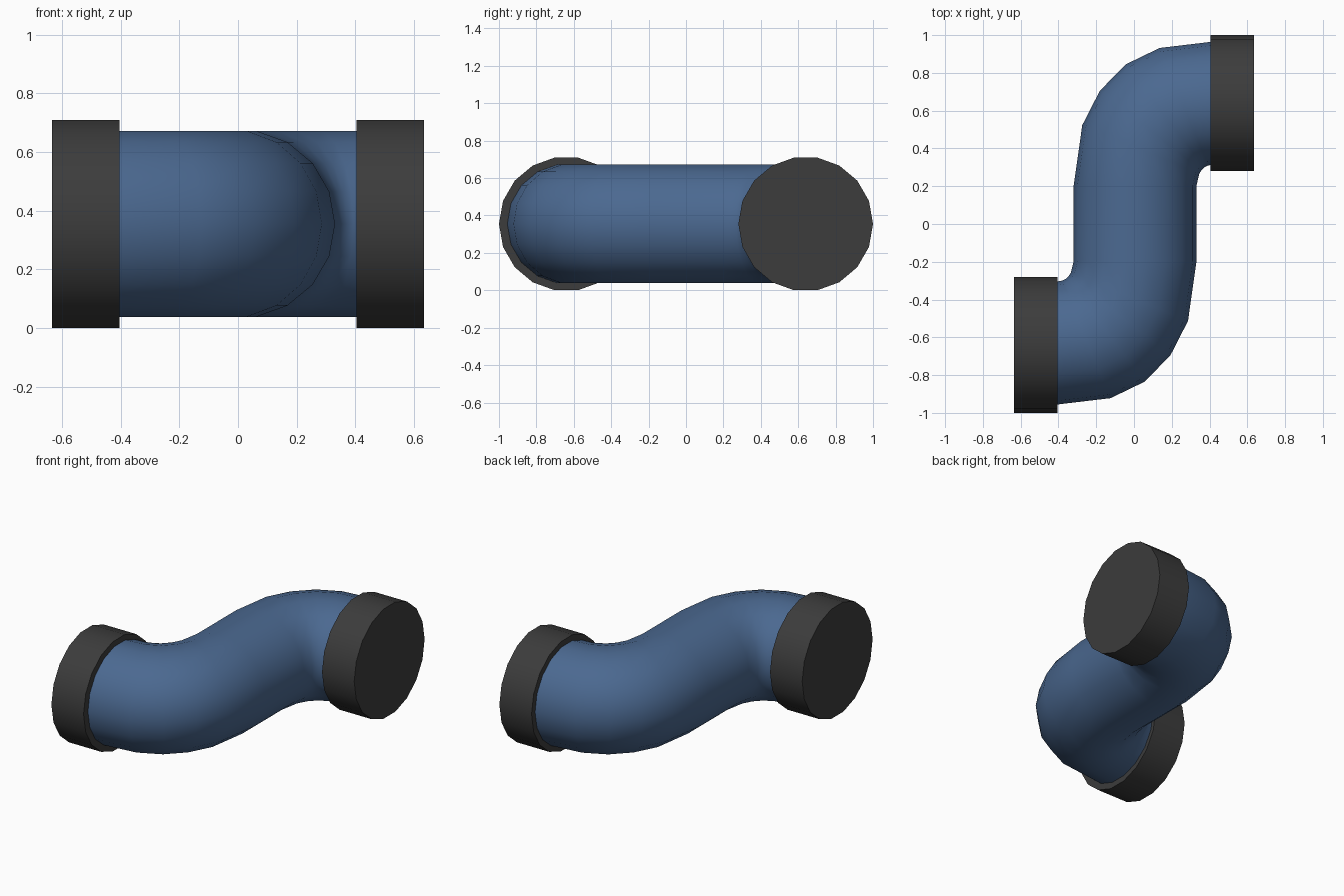
import bpy, bmesh, math
from mathutils import Vector

cube = bpy.data.objects.get("Cube")
if cube:
    bpy.data.objects.remove(cube)

SIDES = 18
AXIS_Z = 0.355
STEP = 2 * math.pi / SIDES


def material(name, rgb):
    m = bpy.data.materials.new(name)
    m.use_nodes = True
    m.diffuse_color = (*rgb, 1)
    bsdf = m.node_tree.nodes["Principled BSDF"]
    bsdf.inputs["Base Color"].default_value = (*rgb, 1)
    bsdf.inputs["Roughness"].default_value = 0.7
    return m


def loft(name, spans, half_height, mat, angle):
    """Skin elliptical rings, each spanning two plan points (inner, outer)."""
    bm = bmesh.new()
    rings = []
    for a, b in spans:
        a, b = Vector((*a, AXIS_Z)), Vector((*b, AXIS_Z))
        mid, half = (a + b) / 2, (b - a) / 2
        rings.append([bm.verts.new(mid + half * math.cos(i * STEP)
                                   + Vector((0, 0, half_height * math.sin(i * STEP))))
                      for i in range(SIDES)])
    for r, s in zip(rings, rings[1:]):
        for i in range(SIDES):
            j = (i + 1) % SIDES
            bm.faces.new((r[i], r[j], s[j], s[i]))
    bm.faces.new(rings[0])
    bm.faces.new(rings[-1])
    bmesh.ops.recalc_face_normals(bm, faces=bm.faces)
    mesh = bpy.data.meshes.new(name)
    bm.to_mesh(mesh)
    bm.free()
    mesh.materials.append(mat)
    obj = bpy.data.objects.new(name, mesh)
    bpy.context.collection.objects.link(obj)
    bpy.ops.object.select_all(action="DESELECT")
    obj.select_set(True)
    bpy.context.view_layer.objects.active = obj
    bpy.ops.object.shade_smooth_by_angle(angle=math.radians(angle))
    return obj


blue = material("pipe blue", (0.07, 0.14, 0.28))
grey = material("collar dark grey", (0.045, 0.045, 0.045))

# First bend of the pipe: inner and outer plan points of each ring
bend = [
    ((-0.45, -0.315), (-0.45, -0.965)),
    ((-0.387, -0.305), (-0.13, -0.927)),
    ((-0.367, -0.295), (0.05, -0.84)),
    ((-0.352, -0.28), (0.187, -0.70)),
    ((-0.34, -0.262), (0.28, -0.518)),
    ((-0.325, -0.2), (0.325, -0.2)),
]

# Second bend is the first turned half a revolution
turned = [tuple((-x, -y) for x, y in reversed(pair)) for pair in reversed(bend)]
pipe = loft("s_bend_pipe", bend + turned, 0.322, blue, 60)
pipe.location = (0.006, 0.005, 0)

# Collars closing both ends
for name, side in (("right_collar", -1), ("left_collar", 1)):
    spans = [((side * x, side * 0.28), (side * x, side * 1.0)) for x in (0.405, 0.635)]
    loft(name, spans, 0.36, grey, 30)
